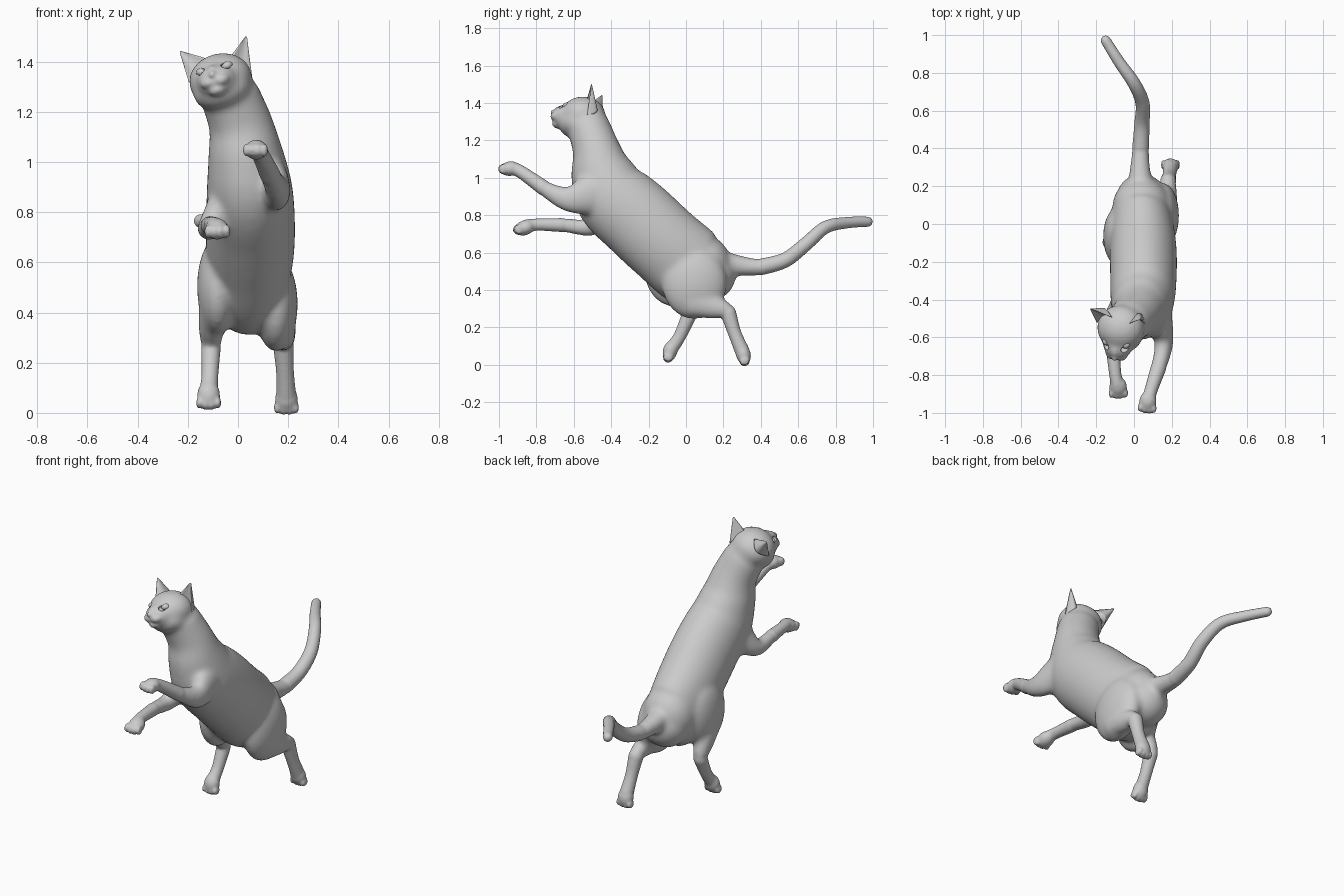
import bpy, bmesh, math
from mathutils import Vector, Matrix

if "Cube" in bpy.data.objects:
    bpy.data.objects.remove(bpy.data.objects["Cube"])

grey = bpy.data.materials.new("plain grey")
grey.use_nodes = True
grey.diffuse_color = (0.6, 0.6, 0.6, 1)
grey.node_tree.nodes["Principled BSDF"].inputs["Base Color"].default_value = (0.6, 0.6, 0.6, 1)


def make_object(name, bm, helper=False):
    bmesh.ops.recalc_face_normals(bm, faces=bm.faces)
    me = bpy.data.meshes.new(name)
    bm.to_mesh(me)
    bm.free()
    me.materials.append(grey)
    me.polygons.foreach_set("use_smooth", [True] * len(me.polygons))
    ob = bpy.data.objects.new(name, me)
    bpy.context.collection.objects.link(ob)
    ob.hide_render = ob.hide_viewport = helper
    return ob


def fuse(ob, voxel, rounds):
    """Melt overlapping shapes into one skin and relax it."""
    skin = ob.modifiers.new("skin", "REMESH")
    skin.mode = "VOXEL"
    skin.voxel_size = voxel
    skin.use_smooth_shade = True
    relax = ob.modifiers.new("relax", "SMOOTH")
    relax.factor = 0.5
    relax.iterations = rounds


def combine(ob, other, operation):
    mod = ob.modifiers.new(operation.lower(), "BOOLEAN")
    mod.operation = operation
    mod.object = other


def ball(bm, centre, radii, frame=Matrix(), seg=24):
    m = frame @ Matrix.Translation(centre) @ Matrix.Diagonal((*radii, 1))
    bmesh.ops.create_uvsphere(bm, u_segments=seg, v_segments=seg // 2, radius=1, matrix=m)


def spline(pts, steps=6):
    """Catmull-Rom through rows of (x, y, z, half width, half depth)."""
    rows = [pts[0]] + list(pts) + [pts[-1]]
    out = []
    for p0, p1, p2, p3 in zip(rows, rows[1:], rows[2:], rows[3:]):
        for s in range(steps):
            t = s / steps
            out.append([0.5 * (2 * b + (c - a) * t + (2 * a - 5 * b + 4 * c - d) * t * t
                               + (3 * b - a - 3 * c + d) * t ** 3)
                        for a, b, c, d in zip(p0, p1, p2, p3)])
    return out + [list(pts[-1])]


def loft(bm, rings):
    """Skin closed rings of points and cap both ends."""
    rings = [[bm.verts.new(p) for p in ring] for ring in rings]
    n = len(rings[0])
    for r, q in zip(rings, rings[1:]):
        for k in range(n):
            bm.faces.new((r[k], r[(k + 1) % n], q[(k + 1) % n], q[k]))
    bm.faces.new(rings[0][::-1])
    bm.faces.new(rings[-1])


def tube(bm, pts, seg=24):
    """Closed elliptical tube with rounded ends."""
    pts = [p if len(p) == 5 else (*p, p[3]) for p in pts]
    path = spline(pts)
    rings = []
    for i, p in enumerate(path):
        t = (Vector(path[min(i + 1, len(path) - 1)][:3]) - Vector(path[max(i - 1, 0)][:3])).normalized()
        u = (Vector((1, 0, 0)) - t * t.x).normalized()
        v = t.cross(u)
        rings.append([Vector(p[:3]) + u * p[3] * math.cos(a) + v * p[4] * math.sin(a)
                      for a in (2 * math.pi * k / seg for k in range(seg))])
    loft(bm, rings)
    for p in (pts[0], pts[-1]):
        ball(bm, p[:3], [min(p[3:]) * 0.98] * 3)


def paw(bm, centre, forward, size):
    """Pad with four toes; forward is the direction the toes point."""
    f = Vector(forward).normalized()
    u = (Vector((1, 0, 0)) - f * f.x).normalized()
    frame = Matrix((u, f, u.cross(f))).transposed().to_4x4()
    frame.translation = centre
    ball(bm, (0, 0, 0), (size, size * 1.2, size * 0.86), frame)
    for k in (-1.5, -0.5, 0.5, 1.5):
        ball(bm, (k * size * 0.54, size * (0.94 - 0.12 * abs(k)), -0.05 * size),
             (size * 0.29, size * 0.54, size * 0.62), frame, 16)


soft = bmesh.new()     # broad, well blended masses
fine = bmesh.new()     # crisper parts: lower legs, paws, tail, face

# torso and neck
tube(soft, [(0.04, 0.13, 0.48, 0.14, 0.17), (0.04, 0.035, 0.52, 0.16, 0.217),
            (0.048, -0.115, 0.645, 0.176, 0.217), (0.05, -0.255, 0.775, 0.177, 0.217),
            (0.045, -0.39, 0.90, 0.17, 0.207), (0.03, -0.45, 1.03, 0.15, 0.17),
            (0.01, -0.48, 1.15, 0.128, 0.128), (-0.035, -0.52, 1.27, 0.118, 0.115)], 36)

# rump, lower belly and haunches
ball(soft, (0.04, 0.095, 0.525), (0.155, 0.15, 0.17))
ball(soft, (0.04, -0.04, 0.455), (0.13, 0.14, 0.11))
ball(soft, (0.152, 0.045, 0.435), (0.087, 0.175, 0.192))
ball(soft, (-0.08, -0.065, 0.505), (0.084, 0.16, 0.195))

# tail
tail = [(0.04, 0.16, 0.54, 0.085), (0.032, 0.27, 0.532, 0.058), (0.035, 0.40, 0.523, 0.045),
        (0.042, 0.53, 0.56, 0.041), (0.045, 0.64, 0.645, 0.038), (0.0, 0.745, 0.735, 0.035),
        (-0.08, 0.86, 0.76, 0.031), (-0.15, 0.972, 0.765, 0.028)]
tube(soft, tail)
tube(fine, tail[2:])

# legs: path, where the crisp lower part starts, paw centre, paw direction, paw size
legs = [
    ([(0.17, 0.03, 0.34, 0.06, 0.085), (0.18, 0.14, 0.31, 0.05, 0.065), (0.18, 0.225, 0.28, 0.043),
      (0.187, 0.26, 0.17, 0.036), (0.192, 0.30, 0.075, 0.04)],
     2, (0.193, 0.307, 0.055), (0, 0.25, -1), 0.046),
    ([(-0.09, -0.09, 0.44, 0.066, 0.09), (-0.105, -0.02, 0.34, 0.054, 0.065), (-0.108, 0.015, 0.26, 0.04),
      (-0.112, -0.035, 0.15, 0.034), (-0.117, -0.08, 0.085, 0.038)],
     2, (-0.117, -0.085, 0.073), (0, -0.25, -1), 0.046),
    ([(0.11, -0.40, 0.95, 0.08, 0.12), (0.142, -0.53, 0.905, 0.064, 0.105),
      (0.158, -0.635, 0.887, 0.05, 0.068), (0.13, -0.76, 0.945, 0.042),
      (0.09, -0.88, 1.03, 0.035), (0.075, -0.93, 1.052, 0.036)],
     3, (0.073, -0.94, 1.049), (-0.1, -1, -0.12), 0.046),
    ([(-0.03, -0.38, 0.90, 0.07, 0.1), (-0.07, -0.44, 0.81, 0.06, 0.085),
      (-0.115, -0.515, 0.737, 0.048, 0.05), (-0.112, -0.66, 0.747, 0.038),
      (-0.10, -0.79, 0.75, 0.033), (-0.088, -0.85, 0.743, 0.036)],
     3, (-0.084, -0.862, 0.733), (0.05, -1, -0.35), 0.047)]
for path, start, foot, direction, size in legs:
    tube(soft, path)
    tube(fine, path[start:])
    paw(fine, foot, direction, size)

# head, muzzle, nose and chin in a turned and tilted frame
head = (Matrix.Translation((-0.07, -0.55, 1.33)) @ Matrix.Rotation(math.radians(-10), 4, "Z")
        @ Matrix.Rotation(math.radians(-14), 4, "Y"))
ball(soft, (0, 0, 0), (0.128, 0.122, 0.104), head, 32)
ball(soft, (0, -0.02, -0.045), (0.118, 0.112, 0.082), head, 32)
ball(soft, (0, -0.088, -0.006), (0.082, 0.085, 0.068), head)
ball(fine, (0, -0.105, 0.018), (0.034, 0.06, 0.042), head)
ball(fine, (0, -0.165, 0.02), (0.017, 0.015, 0.013), head)
ball(fine, (0, -0.125, -0.043), (0.04, 0.042, 0.027), head)
for s in (-1, 1):
    ball(fine, (s * 0.024, -0.13, -0.008), (0.04, 0.044, 0.029), head)

# one skin: soft masses, then the crisp parts, then the eye sockets
details = make_object("detail_helper", fine, True)
fuse(details, 0.006, 2)
body = make_object("body", soft)
fuse(body, 0.01, 25)
combine(body, details, "UNION")
fuse(body, 0.007, 4)

cut = bmesh.new()
for s, name in ((-1, "right_eye"), (1, "left_eye")):
    tilt = head @ Matrix.Translation((s * 0.052, -0.106, 0.042)) @ Matrix.Rotation(s * -0.2, 4, "Y")
    ball(cut, (0, 0, 0), (0.026, 0.022, 0.015), tilt)
    eye = bmesh.new()
    ball(eye, (0, 0.026, 0), (0.024, 0.024, 0.018), tilt)
    make_object(name, eye)
combine(body, make_object("eye_socket_cutter", cut, True), "DIFFERENCE")


# ears: rounded backs with shallow hollow fronts
def ear(name, inner, outer, tip, back, n=12):
    bm = bmesh.new()
    inner, outer, tip, back = map(Vector, (inner, outer, tip, back))
    base = [inner.lerp(outer, j / n) + back * math.sin(math.pi * j / n) for j in range(n + 1)]
    base += [inner.lerp(outer, j / n) + back * 0.4 * math.sin(math.pi * j / n) for j in range(n - 1, 0, -1)]
    loft(bm, [[tip.lerp(p, (1 - 0.98 * i / n) ** 0.7) for p in base] for i in range(n + 1)])
    make_object(name, bm)


ear("left_ear", (-0.045, -0.535, 1.4), (0.058, -0.53, 1.325), (0.035, -0.505, 1.508), (0.02, 0.06, 0))
ear("right_ear", (-0.115, -0.495, 1.41), (-0.195, -0.525, 1.315), (-0.235, -0.447, 1.445), (-0.01, 0.065, 0))
